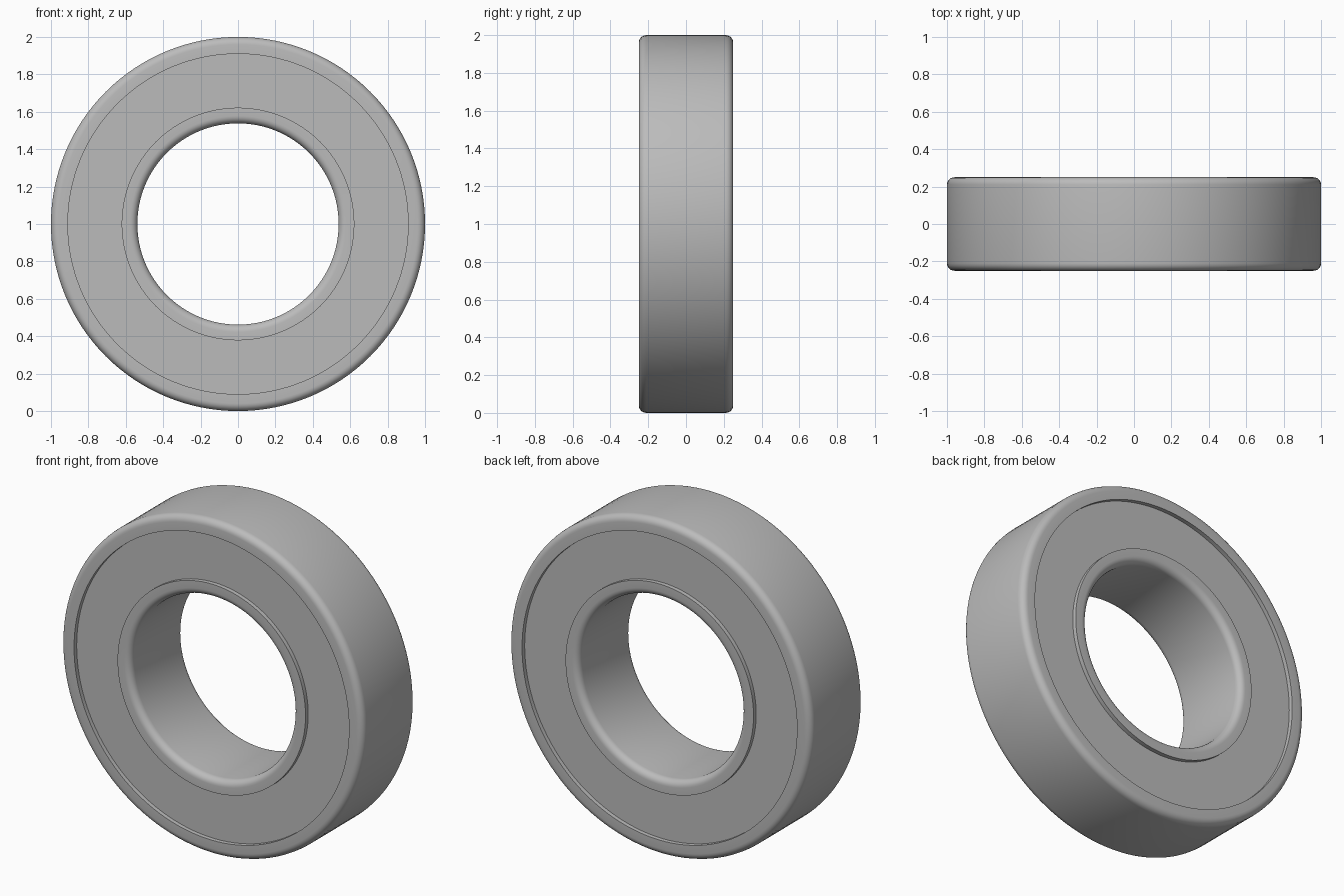
import bpy, math

SEGMENTS = 128
HALF = 0.25       # half the width
OUTER, BORE = 1.0, 0.538
LIP_OUT, LIP_IN = 0.91, 0.622
RECESS = 0.025    # depth of the seals below the ring faces
FILLET = 0.04

cube = bpy.data.objects.get("Cube")
if cube:
    bpy.data.objects.remove(cube, do_unlink=True)

steel = bpy.data.materials.new("grey_steel")
steel.use_nodes = True
colour = (0.5, 0.5, 0.5, 1)
steel.diffuse_color = colour
steel.node_tree.nodes["Principled BSDF"].inputs["Base Color"].default_value = colour


def lathe(name, profile):
    """Revolve a closed (radius, y) profile round the y axis."""
    n = len(profile)
    verts, faces = [], []
    for i in range(SEGMENTS):
        a = 2 * math.pi * i / SEGMENTS
        verts += [(r * math.cos(a), y, 1 + r * math.sin(a)) for r, y in profile]
        j = (i + 1) % SEGMENTS
        for k in range(n):
            m = (k + 1) % n
            faces.append((i * n + k, i * n + m, j * n + m, j * n + k))
    mesh = bpy.data.meshes.new(name)
    mesh.from_pydata(verts, [], faces)
    mesh.materials.append(steel)
    obj = bpy.data.objects.new(name, mesh)
    bpy.context.collection.objects.link(obj)
    bpy.ops.object.select_all(action='DESELECT')
    obj.select_set(True)
    bpy.context.view_layer.objects.active = obj
    bpy.ops.object.mode_set(mode='EDIT')
    bpy.ops.mesh.select_all(action='SELECT')
    bpy.ops.mesh.normals_make_consistent(inside=False)
    bpy.ops.object.mode_set(mode='OBJECT')
    bpy.ops.object.shade_smooth_by_angle(angle=math.radians(35))
    return obj


def ring_profile(rounded, square):
    """Section with filleted corners at one radius and sharp ones at the other."""
    side = 1 if rounded > square else -1
    steps = 6
    arc = []
    for i in range(steps + 1):
        a = math.pi / 2 * i / steps
        arc.append((rounded - side * FILLET * (1 - math.cos(a)),
                    HALF - FILLET * (1 - math.sin(a))))
    back = arc + [(square, HALF)]
    return back + [(r, -y) for r, y in reversed(back)]


# Rings
lathe("outer_ring", ring_profile(OUTER, LIP_OUT))
lathe("inner_ring", ring_profile(BORE, LIP_IN))

# Recessed seals on both faces
for name, sign in (("front_seal", -1), ("back_seal", 1)):
    top, low = sign * (HALF - RECESS), sign * (HALF - 3 * RECESS)
    lathe(name, [(LIP_IN, low), (LIP_OUT, low), (LIP_OUT, top), (LIP_IN, top)])
